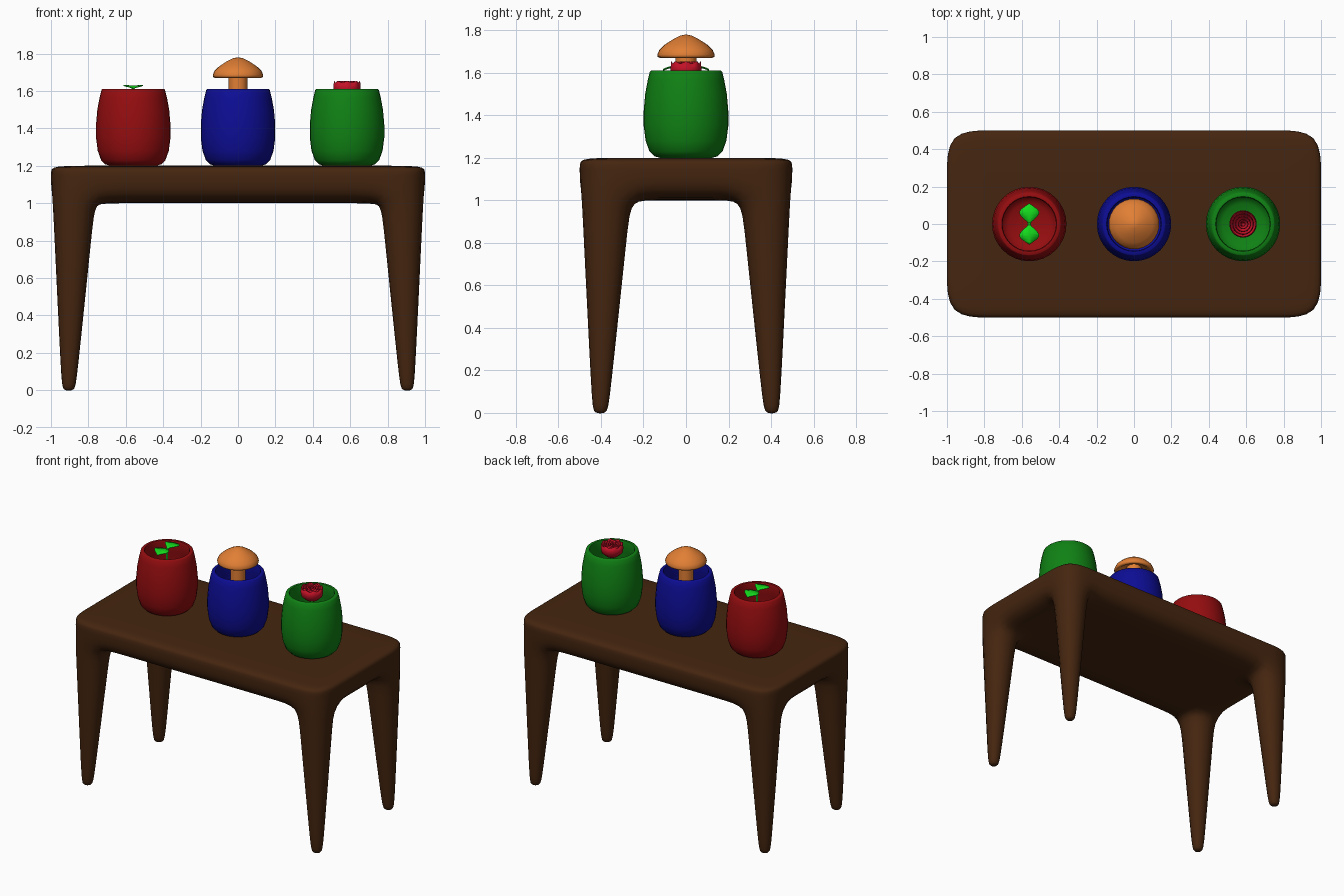
import bpy, bmesh, math

cube = bpy.data.objects.get("Cube")
if cube:
    bpy.data.objects.remove(cube, do_unlink=True)


def material(name, rgb):
    m = bpy.data.materials.new(name)
    m.use_nodes = True
    m.diffuse_color = (*rgb, 1)
    m.node_tree.nodes["Principled BSDF"].inputs["Base Color"].default_value = (*rgb, 1)
    return m


wood = material("dark wood", (0.06, 0.019, 0.005))
red = material("red glaze", (0.3, 0.004, 0.005))
blue = material("blue glaze", (0.004, 0.004, 0.3))
green = material("green glaze", (0.005, 0.22, 0.007))
orange = material("orange mushroom", (0.75, 0.21, 0.035))
leaf_green = material("bright leaf", (0.007, 0.7, 0.012))
rose_red = material("rose red", (0.55, 0.006, 0.02))


def make_object(name, bm, mat, angle=50):
    bmesh.ops.recalc_face_normals(bm, faces=bm.faces)
    mesh = bpy.data.meshes.new(name)
    bm.to_mesh(mesh)
    bm.free()
    mesh.materials.append(mat)
    ob = bpy.data.objects.new(name, mesh)
    bpy.context.collection.objects.link(ob)
    bpy.ops.object.select_all(action='DESELECT')
    ob.select_set(True)
    bpy.context.view_layer.objects.active = ob
    bpy.ops.object.shade_smooth_by_angle(angle=math.radians(angle))
    return ob


def lathe(name, profile, mat, x=0, sides=32, wave=0, lobes=5, phase=0):
    """Spin a (radius, z) profile; wave lifts the last ring into lobes."""
    bm = bmesh.new()
    rings = []
    for n, (r, z) in enumerate(profile):
        if r == 0:
            rings.append([bm.verts.new((x, 0, z))] * sides)
            continue
        lift = wave if n == len(profile) - 1 else 0
        ring = []
        for i in range(sides):
            a = math.tau * i / sides
            dz = lift * math.cos(lobes * a + phase)
            ring.append(bm.verts.new((x + r * math.cos(a), r * math.sin(a), z + dz)))
        rings.append(ring)
    for low, high in zip(rings, rings[1:]):
        for i in range(sides):
            j = (i + 1) % sides
            corners = list(dict.fromkeys((low[i], low[j], high[j], high[i])))
            bm.faces.new(corners)
    return make_object(name, bm, mat)


# Table: a cage of cells with tapering corner legs, then subdivided
def table():
    xs = [-1, -0.755, -0.69, 0.69, 0.755, 1]
    ys = [-0.5, -0.25, -0.14, 0.14, 0.25, 0.5]
    zs = [-0.006, 0.04, 0.88, 1.0, 1.17, 1.2]
    foot_x, foot_y, foot_half = 0.905, 0.403, 0.041

    def filled(i, j, k):
        if not (0 <= i < 5 and 0 <= j < 5 and 0 <= k < 5):
            return False
        return k >= 3 or (i in (0, 4) and j in (0, 4))

    def taper(v, foot, outer, t):
        s = math.copysign(1, v)
        target = s * (foot + (foot_half if abs(v) == outer else -foot_half))
        return v + (target - v) * t

    bm = bmesh.new()
    cache = {}

    def vert(i, j, k):
        if (i, j, k) not in cache:
            x, y, z = xs[i], ys[j], zs[k]
            if k < 3:
                t = 1 - max(z, 0)
                shrink = 0.006 if k == 0 else 0
                x, y = taper(x, foot_x, 1, t), taper(y, foot_y, 0.5, t)
                x -= shrink * math.copysign(1, abs(x) - foot_x) * math.copysign(1, x)
                y -= shrink * math.copysign(1, abs(y) - foot_y) * math.copysign(1, y)
            cache[i, j, k] = bm.verts.new((x, y, z))
        return cache[i, j, k]

    square = [(0, 0), (1, 0), (1, 1), (0, 1)]
    for i in range(5):
        for j in range(5):
            for k in range(5):
                if not filled(i, j, k):
                    continue
                for axis in range(3):
                    for side in (0, 1):
                        near = [i, j, k]
                        near[axis] += 2 * side - 1
                        if filled(*near):
                            continue
                        corners = []
                        for pair in square:
                            c = list(pair)
                            c.insert(axis, side)
                            corners.append(vert(i + c[0], j + c[1], k + c[2]))
                        bm.faces.new(corners)
    ob = make_object("table", bm, wood, 180)
    sub = ob.modifiers.new("smooth", 'SUBSURF')
    sub.levels = sub.render_levels = 2


table()

# Pots: outer wall, rim, hollow inside
RED_X, GREEN_X = -0.56, 0.583
pot_profile = [(0, 1.2), (0.125, 1.2), (0.15, 1.208), (0.172, 1.23), (0.19, 1.28),
               (0.199, 1.35), (0.199, 1.42), (0.192, 1.5), (0.18, 1.565), (0.17, 1.605),
               (0.165, 1.61), (0.147, 1.61), (0.143, 1.6), (0.158, 1.52), (0.168, 1.42),
               (0.165, 1.33), (0.145, 1.26), (0.11, 1.235), (0, 1.23)]
for name, x, mat in (("red_pot", RED_X, red), ("blue_pot", 0, blue), ("green_pot", GREEN_X, green)):
    lathe(name, pot_profile, mat, x)

# Mushroom in the middle pot
lathe("mushroom_stem", [(0, 1.23), (0.05, 1.23), (0.05, 1.71), (0, 1.71)], orange)
lathe("mushroom_cap", [(0, 1.78), (0.025, 1.775), (0.06, 1.758), (0.1, 1.732), (0.125, 1.708),
                       (0.135, 1.685), (0.133, 1.675), (0.125, 1.67), (0.112, 1.672),
                       (0.09, 1.69), (0.05, 1.705), (0, 1.705)], orange)

# Sprout in the right-hand pot
lathe("sprout_stem", [(0, 1.23), (0.009, 1.23), (0.007, 1.62), (0, 1.622)], leaf_green, RED_X, 10)


def leaf(name, side):
    bm = bmesh.new()
    rows = []
    outline = [(0, 0.006, 1.612), (0.012, 0.012, 1.618), (0.03, 0.034, 1.624), (0.05, 0.05, 1.626),
               (0.065, 0.053, 1.625), (0.08, 0.043, 1.622), (0.095, 0.022, 1.617), (0.108, 0.004, 1.611)]
    for y, half, z in outline:
        rows.append([bm.verts.new((RED_X + s * half, side * y, z + 0.004 * abs(s)))
                     for s in (-1, 0, 1)])
    for a, b in zip(rows, rows[1:]):
        for c in (0, 1):
            bm.faces.new((a[c], a[c + 1], b[c + 1], b[c]))
    ob = make_object(name, bm, leaf_green)
    thick = ob.modifiers.new("thickness", 'SOLIDIFY')
    thick.thickness, thick.offset = 0.005, 0


leaf("back_leaf", 1)
leaf("front_leaf", -1)

# Rose in the left-hand pot: nested cups with wavy rims
lathe("rose_stem", [(0, 1.23), (0.01, 1.23), (0.01, 1.57), (0, 1.57)], leaf_green, GREEN_X, 10)
for n, r in enumerate((0.073, 0.058, 0.043, 0.028, 0.014)):
    cup = lathe(f"rose_petals_{n + 1}",
                [(0, 1.56 + 0.006 * n), (r * 0.55, 1.565 + 0.006 * n), (r * 0.93, 1.59 + 0.004 * n),
                 (r, 1.615), (r * 0.96, 1.648)],
                rose_red, GREEN_X, 40, 0.005, 8 - n, n)
    wall = cup.modifiers.new("thickness", 'SOLIDIFY')
    wall.thickness, wall.offset = 0.004, -1
